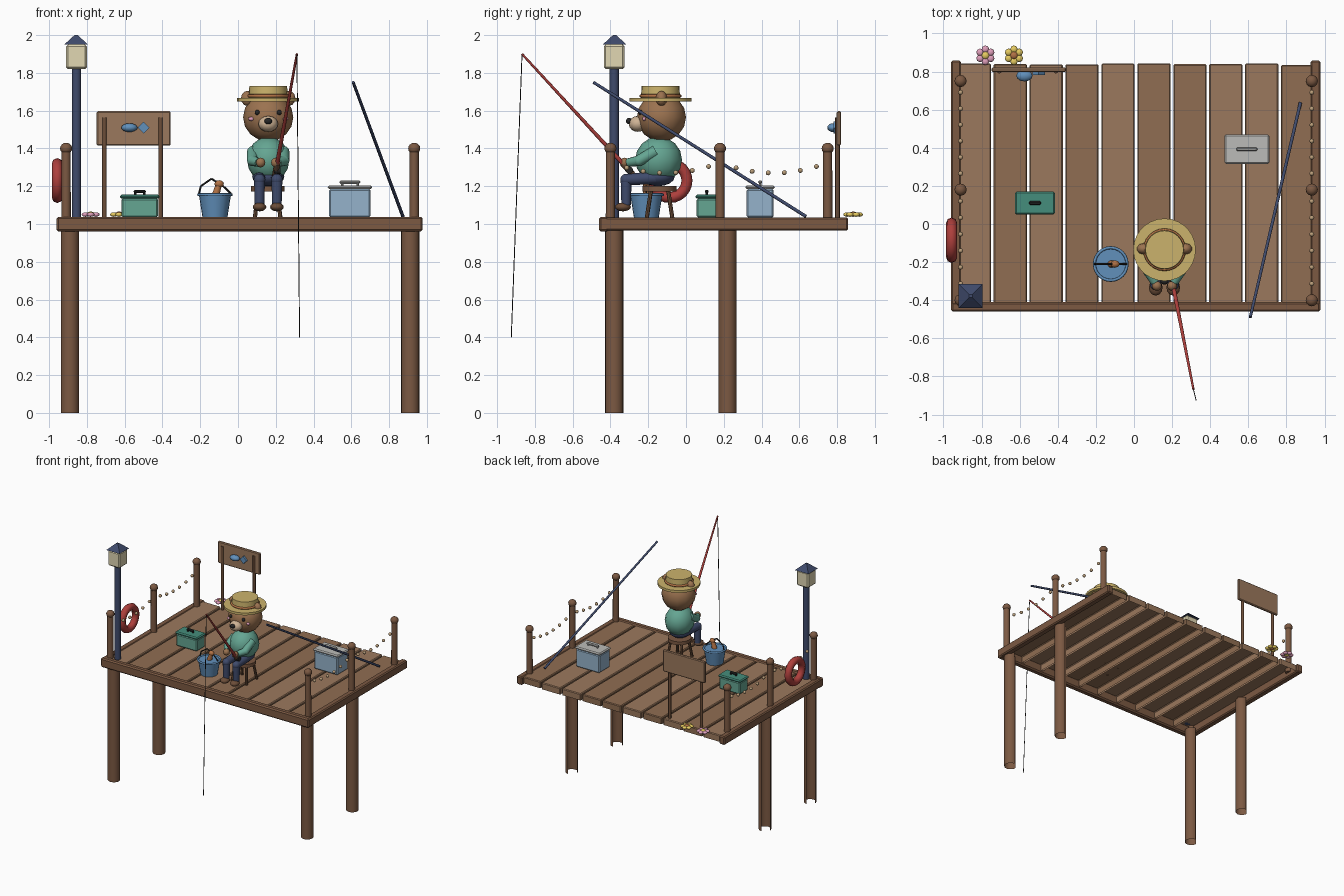
import bpy, bmesh, math, random
from mathutils import Vector

if "Cube" in bpy.data.objects:
    bpy.data.objects.remove(bpy.data.objects["Cube"])
random.seed(3)

MATS = {}
COL = dict(wood=(.2,.1,.055), plank=(.33,.19,.11), plank2=(.28,.155,.085), dark=(.15,.075,.04), navy=(.05,.07,.15),
           blue=(.12,.28,.5), red=(.42,.05,.045), cream=(.75,.68,.45), straw=(.6,.45,.15), fur=(.33,.17,.08),
           tan=(.62,.45,.3), green=(.13,.38,.29), teal=(.06,.27,.2), black=(.02,.02,.02), ice=(.3,.45,.6),
           grey=(.5,.5,.48), pink=(.75,.35,.5), yellow=(.8,.6,.12), orange=(.45,.17,.06), rope=(.5,.35,.2))

def finish(name, col):
    o = bpy.context.object
    o.name = name
    if col not in MATS:
        MATS[col] = bpy.data.materials.new(col)
        MATS[col].diffuse_color = (*COL[col], 1)
    o.data.materials.append(MATS[col])
    return o

def open_side(o, away, limit):
    """Delete the faces of o that point along away (world direction)."""
    bm = bmesh.new()
    bm.from_mesh(o.data)
    turn = o.rotation_euler.to_matrix()
    gone = [f for f in bm.faces if (turn @ f.normal).dot(Vector(away)) > limit]
    bmesh.ops.delete(bm, geom=gone, context='FACES')
    bm.to_mesh(o.data)
    bm.free()

def box(name, col, lo, hi, bevel=0.0):
    lo, hi = Vector(lo), Vector(hi)
    bpy.ops.mesh.primitive_cube_add(size=1, location=(lo + hi) / 2)
    o = finish(name, col)
    for v in o.data.vertices:
        v.co = v.co * (hi - lo)
    if bevel:
        m = o.modifiers.new("bevel", 'BEVEL')
        m.width, m.segments = bevel, 1
    return o

def rod(name, col, a, b, r1, r2=None, n=12, caps='NGON'):
    a, b = Vector(a), Vector(b)
    d = b - a
    bpy.ops.mesh.primitive_cone_add(vertices=n, radius1=r1, radius2=r1 if r2 is None else r2, depth=d.length,
                                    location=(a + b) / 2, end_fill_type=caps,
                                    rotation=d.to_track_quat('Z', 'Y').to_euler())
    if n > 4:
        bpy.ops.object.shade_smooth_by_angle(angle=math.radians(40))
    return finish(name, col)

def ball(name, col, c, r, n=12):
    r = r if isinstance(r, tuple) else (r, r, r)
    bpy.ops.mesh.primitive_uv_sphere_add(segments=n, ring_count=max(6, n * 2 // 3), radius=1, location=c)
    bpy.ops.object.shade_smooth()
    o = finish(name, col)
    for v in o.data.vertices:
        v.co = v.co * Vector(r)
    return o

def ring(name, col, c, R, r, rot=(0, 0, 0), n=24):
    bpy.ops.mesh.primitive_torus_add(location=c, rotation=rot, major_radius=R, minor_radius=r,
                                     major_segments=n, minor_segments=8)
    bpy.ops.object.shade_smooth()
    return finish(name, col)

# Deck: hollow planks running front to back, framed on three sides
for i in range(10):
    x = -.932 + .1885 * i
    end = .845 - random.random() * .012
    o = box("plank", random.choice(("plank", "plank2")), (x + .007, -.42, .975), (x + .1815, end, 1.03), .006)
    open_side(o, (0, 0, -1), .9)
box("front_beam", "wood", (-.96, -.46, .96), (.978, -.41, 1.038), .01)
box("left_beam", "wood", (-.96, -.455, .965), (-.908, .858, 1.035), .008)
box("right_beam", "wood", (.927, -.455, .965), (.978, .858, 1.035), .008)

# Piles: shells open toward the back left
for x in (-.89, .912):
    for y in (-.38, .22):
        o = rod("pile", "wood", (x, y, 0), (x, y, .985), .048, n=20, caps='NOTHING')
        open_side(o, (-.7, .714, 0), .72)

# Rail posts with round knobs and sagging strings of beads
ys = (-.40, .18, .75)
for x in (-.91, .933):
    for y in ys:
        rod("rail_post", "wood", (x, y, 1.0), (x, y, 1.385), .025, .024)
        ball("post_knob", "wood", (x, y, 1.4), (.032, .032, .03))
    for y0, y1 in zip(ys, ys[1:]):
        for k in range(1, 7):
            t = k / 6.7
            ball("rope_bead", "rope", (x, y0 + (y1 - y0) * t, 1.325 - .22 * t * (1 - t)), .013, 8)

# Life ring
ring("life_ring", "red", (-.957, -.085, 1.23), .09, .029, (0, math.pi / 2, 0))

# Lamp
rod("lamp_pole", "navy", (-.855, -.38, 1.03), (-.855, -.38, 1.83), .025)
box("lamp_glass", "cream", (-.91, -.435, 1.82), (-.80, -.325, 1.95), .01)
o = rod("lamp_roof", "navy", (-.857, -.378, 1.95), (-.857, -.378, 2.0), .089, .012, n=4)
o.rotation_euler = (0, 0, math.pi / 4)

# Sign with a fish
for x in (-.707, -.41):
    rod("sign_post", "dark", (x, .802, 1.02), (x, .802, 1.565), .012)
box("sign_board", "plank", (-.748, .798, 1.415), (-.357, .82, 1.597), .006)
ball("sign_fish", "blue", (-.575, .778, 1.51), (.043, .03, .023))
o = box("sign_fish_tail", "blue", (-.523, .782, 1.488), (-.477, .8, 1.532))
o.rotation_euler = (0, math.pi / 4, 0)

# Flowers
for x, col, mid in ((-.78, "pink", "yellow"), (-.63, "yellow", "orange")):
    ball("flower_centre", mid, (x, .885, 1.052), (.022, .022, .014), 8)
    for k in range(6):
        a = k * math.pi / 3 + math.pi / 6
        ball("petal", col, (x + .032 * math.cos(a), .885 + .032 * math.sin(a), 1.05), (.02, .02, .012), 8)

# Tackle box and cooler
def chest(name, x0, x1, y0, y1, zl, zt, body, lid, grip, w):
    c, m = (x0 + x1) / 2, (y0 + y1) / 2
    box(name + "_body", body, (x0 + .008, y0 + .006, 1.035), (x1 - .008, y1 - .006, zl), .008)
    box(name + "_lid", lid, (x0, y0, zl), (x1, y1, zt), .008)
    box(name + "_handle", grip, (c - w, m - .01, zt + .008), (c + w, m + .01, zt + .026), .006)
    for s in (-1, 1):
        rod(name + "_handle_stud", grip, (c + s * w * .75, m, zt - .005), (c + s * w * .75, m, zt + .015), .007, n=8)
chest("tackle_box", -.625, -.415, .05, .17, 1.135, 1.155, "green", "teal", "black", .032)
chest("cooler", .475, .71, .315, .47, 1.185, 1.205, "ice", "grey", "grey", .055)

# Bucket: turned wall, rim, wire handle and a fish
bx, by = -.122, -.21
rod("bucket", "blue", (bx, by, 1.035), (bx, by, 1.155), .066, .085, n=20)
ring("bucket_rim", "blue", (bx, by, 1.155), .086, .008)
pts = [(bx - .085, by, 1.16), (bx - .075, by, 1.2), (bx - .018, by, 1.24), (bx + .05, by, 1.195), (bx + .085, by, 1.16)]
for p, q in zip(pts, pts[1:]):
    rod("bucket_handle", "black", p, q, .005, n=6)
rod("caught_fish", "orange", (-.125, by, 1.13), (-.103, by, 1.205), .022, .016, n=10)
ball("caught_fish_tail", "orange", (-.1, by, 1.212), (.025, .02, .02), 8)

# Stool
sx, sy = .157, -.14
rod("stool_seat", "wood", (sx, sy, 1.172), (sx, sy, 1.2), .09, n=18)
for i in (-1, 1):
    for j in (-1, 1):
        rod("stool_leg", "dark", (sx + i * .068, sy + j * .068, 1.03), (sx + i * .05, sy + j * .045, 1.18), .011, n=8)

# Bear body and head
bx = .16
ball("shirt", "green", (bx, -.145, 1.34), (.112, .124, .122), 12)
ball("hips", "navy", (bx, -.15, 1.25), (.085, .09, .05))
ball("head", "fur", (bx, -.13, 1.565), (.133, .13, .128), 12)
ball("muzzle", "tan", (bx, -.255, 1.53), (.052, .048, .042))
ball("nose", "black", (bx, -.302, 1.545), (.022, .016, .017), 10)
for s in (-1, 1):
    ball("ear", "fur", (bx + s * .11, -.13, 1.665), (.036, .03, .04), 10)
    ball("eye", "black", (bx + s * .058, -.238, 1.59), .014, 10)
    ball("cheek", "pink", (bx + s * .09, -.222, 1.557), (.016, .01, .011), 8)
    # Arms reach forward to the rod
    elbow = (bx + s * .083, -.25, 1.335)
    rod("upper_arm", "green", (bx + s * .08, -.16, 1.385), elbow, .032, .029)
    ball("elbow", "green", elbow, .029)
    rod("forearm", "green", elbow, (bx + s * .05, -.305, 1.325), .028, .023)
    ball("hand", "fur", (bx + s * .04, -.325, 1.325), .026, 10)
    # Bent legs and shoes
    knee = (bx + s * .046, -.317, 1.235)
    rod("thigh", "navy", (bx + s * .046, -.16, 1.245), knee, .034, .03)
    ball("knee", "navy", knee, .031)
    rod("shin", "navy", knee, (bx + s * .046, -.317, 1.1), .029, .025)
    ball("shoe", "dark", (bx + s * .046, -.334, 1.09), (.036, .042, .023))

# Straw hat
rod("hat_brim", "straw", (bx, -.135, 1.648), (bx, -.135, 1.668), .164, n=28)
rod("hat_crown", "straw", (bx, -.135, 1.66), (bx, -.135, 1.73), .104, .1, n=24)
ring("hat_band", "orange", (bx, -.135, 1.678), .103, .009)

# Fishing rods, reel and line
tip = (.312, -.868, 1.9)
rod("fishing_rod", "red", (.195, -.27, 1.25), tip, .012, .006, n=10)
rod("rod_grip", "dark", (.193, -.262, 1.24), (.207, -.335, 1.32), .016, n=10)
rod("reel", "black", (.19, -.3, 1.285), (.225, -.3, 1.285), .02)
rod("fishing_line", "black", tip, (.326, -.925, .4), .0025, n=6)
rod("spare_rod", "navy", (.873, .635, 1.04), (.61, -.49, 1.75), .009, .008, n=10)

for m in bpy.data.materials:
    if m.users and not m.is_grease_pencil:
        m.use_nodes = True
        m.node_tree.nodes["Principled BSDF"].inputs["Base Color"].default_value = m.diffuse_color
